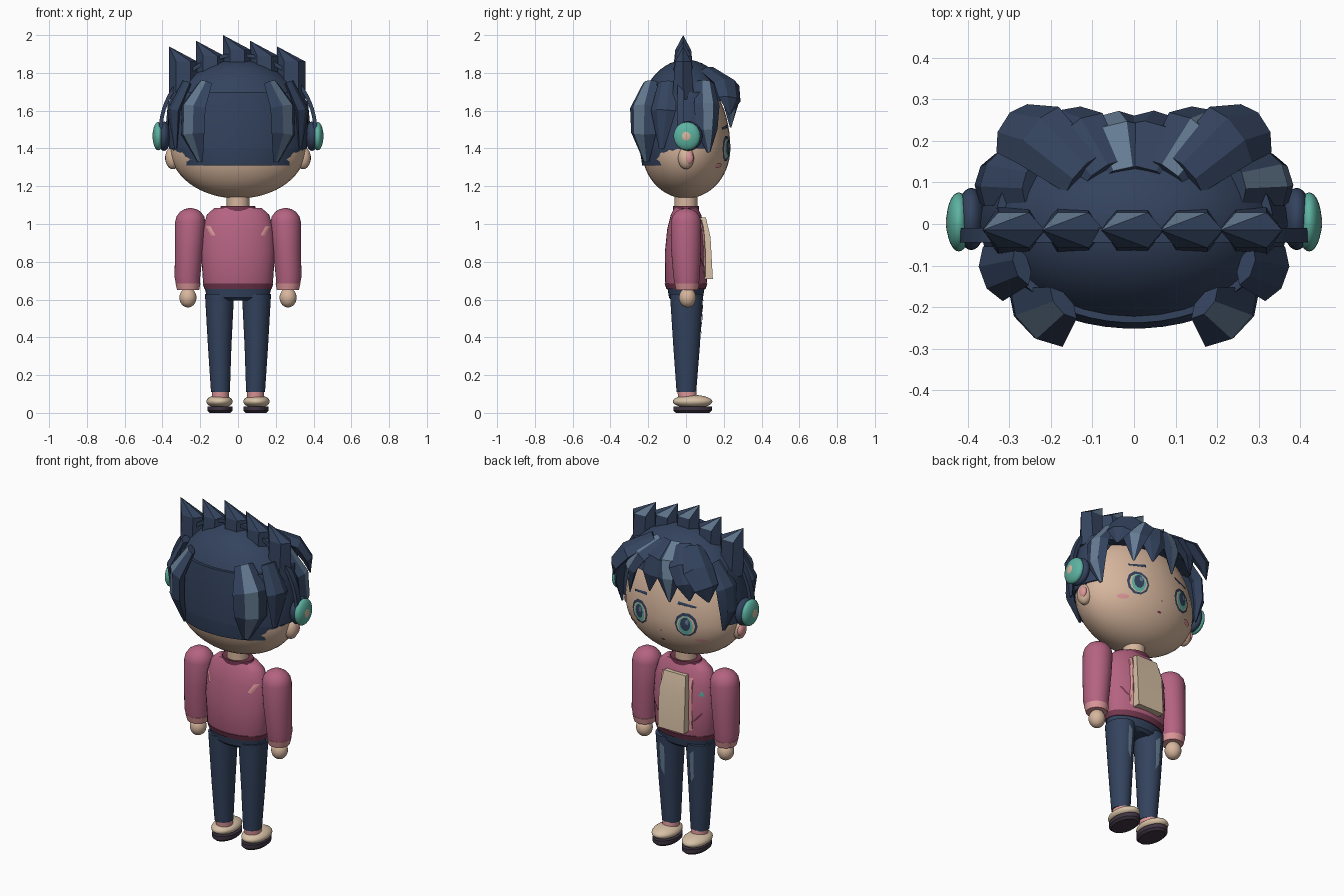
import bpy, bmesh
from math import sin, cos, pi, radians, sqrt
from mathutils import Vector

old = bpy.data.objects.get("Cube")
if old:
    bpy.data.objects.remove(old, do_unlink=True)


def material(name, *rgb):
    m = bpy.data.materials.new(name)
    m.use_nodes = True
    m.diffuse_color = (*rgb, 1)
    m.node_tree.nodes["Principled BSDF"].inputs["Base Color"].default_value = (*rgb, 1)
    return m


NAVY = material("navy", .033, .055, .11)
SLATE = material("slate highlight", .13, .2, .29)
SKIN = material("skin", .68, .47, .34)
ROSE = material("rose cloth", .46, .125, .22)
BLUSH = material("light pink", .72, .31, .32)
WINE = material("dark rose", .18, .04, .08)
TEAL = material("teal", .11, .45, .36)
CREAM = material("cream", .68, .53, .38)
PLUM = material("dark plum", .05, .035, .055)


def build(name, verts, faces, mats, picks=(), angle=35, side=None):
    """Mesh from verts and faces; faces listed in picks take the second material."""
    me = bpy.data.meshes.new(name)
    me.from_pydata([tuple(v) for v in verts], [], faces)
    for m in mats:
        me.materials.append(m)
    for i in picks:
        me.polygons[i].material_index = 1
    bm = bmesh.new()
    bm.from_mesh(me)
    bmesh.ops.recalc_face_normals(bm, faces=bm.faces)
    if side and sum(f.normal.y for f in bm.faces) * side < 0:
        bmesh.ops.reverse_faces(bm, faces=bm.faces)
    bm.to_mesh(me)
    bm.free()
    ob = bpy.data.objects.new(name, me)
    bpy.context.scene.collection.objects.link(ob)
    bpy.ops.object.select_all(action='DESELECT')
    ob.select_set(True)
    bpy.context.view_layer.objects.active = ob
    bpy.ops.object.shade_smooth_by_angle(angle=radians(angle))
    return ob


def skin_rings(rings):
    """Faces joining equal vertex rings, with both ends closed."""
    n = len(rings[0])
    faces = [(k * n + j, k * n + (j + 1) % n, (k + 1) * n + (j + 1) % n, (k + 1) * n + j)
             for k in range(len(rings) - 1) for j in range(n)]
    faces += [tuple(range(n)), tuple(range((len(rings) - 1) * n, len(rings) * n))]
    return [v for r in rings for v in r], faces


def loft(name, rings, mat, half=180, angle=35):
    """Stacked ellipses (cx, cy, z, rx, ry); half < 180 keeps an arc centred on -y."""
    n = 32
    span = [radians(-90 - half + 2 * half * j / (n if half == 180 else n - 1)) for j in range(n)]
    loops = [[(cx + rx * cos(a), cy + ry * sin(a), z) for a in span] for cx, cy, z, rx, ry in rings]
    return build(name, *skin_rings(loops), [mat], angle=angle)


def ball(name, loc, size, mat):
    rings = [(loc[0], loc[1], loc[2] - size[2] * cos(t), size[0] * sin(t), size[1] * sin(t))
             for t in [pi * (k + .15) / 14.3 for k in range(15)]]
    return loft(name, rings, mat, angle=60)


def patch(name, outline, rings, side, mat, off):
    """Thin decal: an (x, z) outline laid on a lofted surface."""
    def depth(x, z):
        for a, b in zip(rings, rings[1:]):
            if a[2] <= z <= b[2]:
                f = (z - a[2]) / (b[2] - a[2])
                cx, cy, _, rx, ry = [p + (q - p) * f for p, q in zip(a, b)]
                return cy + side * (ry * sqrt(max(0, 1 - ((x - cx) / rx) ** 2)) + off)
        return 0
    n = len(outline)
    mx, mz = sum(p[0] for p in outline) / n, sum(p[1] for p in outline) / n
    pts = [(mx, mz)] + [(mx + (x - mx) * s / 4, mz + (z - mz) * s / 4)
                        for s in range(1, 5) for x, z in outline]
    faces = [(0, 1 + j, 1 + (j + 1) % n) for j in range(n)]
    faces += [(1 + k * n + j, 1 + k * n + (j + 1) % n, 1 + (k + 1) * n + (j + 1) % n, 1 + (k + 1) * n + j)
              for k in range(3) for j in range(n)]
    build(name, [(x, depth(x, z), z) for x, z in pts], faces, [mat], side=side)


def oval(x, z, rx, rz, n=12):
    return [(x + rx * cos(2 * pi * j / n), z + rz * sin(2 * pi * j / n)) for j in range(n)]


def slash(x, z, dx, dz, w):
    return [(x - dx - w, z - dz), (x - dx + w, z - dz), (x + dx + w, z + dz), (x + dx - w, z + dz)]


def lock(name, path, widths, shine=False, thick=.38):
    """Faceted tapering hair lock, flat strip on its outer side."""
    path = [Vector(p) for p in path]
    loops = []
    for i, p in enumerate(path):
        t = (path[min(i + 1, len(path) - 1)] - path[max(i - 1, 0)]).normalized()
        out = p - Vector((0, 0, 1.45))
        out = (out - t * out.dot(t)).normalized()
        w = widths[i]
        loops.append([p + t.cross(out) * a * w + out * b * w * thick
                      for a, b in ((-1, 0), (-.4, 1), (.4, 1), (1, 0), (.4, -1), (-.4, -1))])
    picks = [k * 6 + 1 for k in range(len(path) - 1)] if shine else []
    build(name, *skin_rings(loops), [NAVY, SLATE], picks, angle=20)


# Head
head = [(0, 0, 1.4 + (.265 if s < 0 else .4) * sin(s), .36 * cos(s), .235 * cos(s))
        for s in [radians(-88 + 176 * k / 28) for k in range(29)]]
loft("head", head, SKIN)
loft("neck", [(0, 0, 1.04, .06, .06), (0, 0, 1.17, .06, .06)], SKIN)

# Hair mass
cap = [(0, 0, 1.5 + .37 * sin(s), .375 * cos(s), .265 * cos(s))
       for s in [radians(24 + 65 * k / 11) for k in range(12)]]
loft("hair_cap", cap, NAVY)
loft("hair_back", [(0, 0, 1.31, .33, .232), (0, 0, 1.4, .36, .246),
                   (0, 0, 1.55, .362, .25), (0, 0, 1.7, .33, .235)], NAVY, 98)
loft("hair_sides", [(0, 0, 1.4, .366, .248), (0, 0, 1.55, .37, .252), (0, 0, 1.7, .335, .238)], NAVY, 113)

# Fringe locks across the face
for i, (x, z) in enumerate(((-.31, 1.58), (-.19, 1.56), (-.06, 1.52), (.07, 1.55), (.2, 1.51), (.31, 1.58))):
    y = .24 - .1 * x * x
    lock(f"fringe_lock_{i + 1}", [(x * .4, .12, 1.81), (x * .75, .215, 1.74), (x * .95, y, 1.66), (x, y, z)],
         (.06, .085, .07, .005), i in (2, 4))

# Locks on the back and temples
for s, tag in ((1, "left"), (-1, "right")):
    lock("back_lock_" + tag, [(s * .17, -.19, 1.75), (s * .235, -.225, 1.62), (s * .24, -.225, 1.48),
                              (s * .2, -.21, 1.33)], (.05, .095, .09, .02), True)
    lock("temple_lock_" + tag, [(s * .25, .1, 1.75), (s * .34, .11, 1.63), (s * .355, .11, 1.5),
                                (s * .33, .12, 1.38)], (.05, .07, .06, .01), s > 0)
    lock("rear_side_lock_" + tag, [(s * .27, -.1, 1.75), (s * .34, -.12, 1.6), (s * .33, -.13, 1.4)],
         (.05, .07, .015))

# Crest of five slanted spikes
for i in range(5):
    cx, tip = -.29 + .143 * i, 2 - .03 * abs(i - 2)
    low = 1.66 if i in (0, 4) else 1.76
    w, t, y = .075, .05, -.015
    shape = ((-w, 0), (-w / 2, -t), (w / 2, -t), (w, 0), (w / 2, t), (-w / 2, t))
    verts = [(cx + a, y + b * k, z) for z, k in ((low, 1.15), (tip - .08, .85)) for a, b in shape]
    verts.append((cx - w, y, tip))
    faces = [(j, (j + 1) % 6, 6 + (j + 1) % 6, 6 + j) for j in range(6)]
    faces += [(6 + j, 6 + (j + 1) % 6, 12) for j in range(6)] + [tuple(range(6))]
    build(f"crest_spike_{i + 1}", verts, faces, [NAVY, SLATE], [10], angle=20)

# Headphone band
band = []
for k in range(33):
    a = pi * k / 32
    band.append([(r * cos(a), y, 1.49 + (r - .005) * sin(a))
                 for r, y in ((.4, -.045), (.42, -.045), (.42, -.01), (.4, -.01))])
build("headphone_band", *skin_rings(band), [NAVY])

# Torso
torso = [(0, 0, .66, .175, .1), (0, 0, .69, .185, .11), (0, 0, .85, .196, .112), (0, 0, .97, .188, .1),
         (0, 0, 1.05, .165, .08), (0, 0, 1.085, .125, .062)]
loft("jacket", torso, ROSE, angle=50)
loft("jacket_hem", [(0, 0, .655, .178, .103), (0, 0, .685, .187, .113)], WINE)
loft("jacket_collar", [(0, 0, 1.07, .1, .07), (0, 0, 1.095, .09, .07)], WINE)
panel = [[(-w, .07, z), (w, .07, z), (w, y, z), (-w, y, z)]
         for z, w, y in ((.71, .085, .142), (.93, .085, .13), (1.035, .07, .105))]
build("shirt_panel", *skin_rings(panel), [CREAM])
patch("jacket_badge", [(-.165, .92), (-.135, .925), (-.15, .955)], torso, 1, TEAL, .006)
loft("hips", [(0, 0, .595, .1, .075), (0, 0, .61, .165, .09), (0, 0, .67, .178, .1)], NAVY)

# Paired parts
for s, tag in ((1, "left"), (-1, "right")):
    ball("ear_" + tag, (s * .345, 0, 1.35), (.04, .042, .06), SKIN)
    ball("inner_ear_" + tag, (s * .368, .012, 1.35), (.018, .028, .035), BLUSH)
    ball("headphone_cushion_" + tag, (s * .392, .012, 1.465), (.036, .075, .078), NAVY)
    ball("headphone_cup_" + tag, (s * .422, .005, 1.465), (.03, .071, .075), TEAL)
    ball("headphone_button_" + tag, (s * .441, .003, 1.465), (.012, .036, .037), SKIN)

    # Face details
    x = s * .15
    patch("eye_rim_" + tag, oval(x, 1.4, .062, .07, 10), head, 1, NAVY, .004)
    patch("eye_white_" + tag, oval(x, 1.397, .05, .056, 10), head, 1, SKIN, .006)
    patch("iris_" + tag, oval(x, 1.397, .04, .054, 10), head, 1, TEAL, .008)
    patch("pupil_" + tag, oval(x, 1.405, .028, .04, 10), head, 1, NAVY, .01)
    patch("eye_glint_" + tag, oval(x - .01, 1.42, .011, .016, 6), head, 1, SLATE, .012)
    patch("eyebrow_" + tag, [(s * .1, 1.51), (s * .2, 1.5), (s * .2, 1.51), (s * .1, 1.527)], head, 1, NAVY, .005)
    patch("cheek_" + tag, oval(s * .22, 1.31, .03, .013), head, 1, BLUSH, .005)

    # Arm
    loft("sleeve_" + tag, [(s * .264, .005, .66, .06, .06), (s * .268, .003, .72, .068, .07),
                           (s * .258, 0, .88, .075, .08), (s * .253, 0, 1.01, .08, .08)]
         + [(s * .252, 0, 1.01 + .075 * sin(a), .08 * cos(a), .08 * cos(a)) for a in (.4, .8, 1.15, 1.5)],
         ROSE, angle=50)
    loft("cuff_" + tag, [(s * .264, .005, .65, .058, .058), (s * .265, .005, .685, .066, .066)], BLUSH)
    ball("hand_" + tag, (s * .265, .008, .61), (.045, .045, .052), SKIN)

    # Jacket marks
    patch("back_mark_" + tag, slash(s * .145, .965, s * .014, .025, .012), torso, -1, BLUSH, .005)
    patch("pocket_slit_" + tag, slash(s * .135, .8, s * .02, .025, .006), torso, 1, WINE, .005)
    patch("lapel_" + tag, slash(s * .095, .87, s * -.004, .15, .01), torso, 1, BLUSH, .006)

    # Leg and shoe
    leg = [(s * .093, .002, .11, .05, .052), (s * .097, .003, .35, .062, .07), (s * .098, .003, .63, .077, .088)]
    loft("trouser_leg_" + tag, leg, NAVY)
    patch("trouser_shine_" + tag, [(s * .085, .4), (s * .108, .44), (s * .112, .6), (s * .08, .57)],
          leg, 1, SLATE, .004)
    loft("sock_" + tag, [(s * .093, .01, .06, .045, .05), (s * .093, .005, .115, .045, .05)], BLUSH)
    ball("shoe_" + tag, (s * .098, .035, .06), (.07, .105, .035), CREAM)
    loft("sole_" + tag, [(s * .095, .035, 0, .055, .088), (s * .095, .035, .012, .067, .102),
                         (s * .095, .035, .035, .067, .102)], PLUM)

patch("nose", oval(0, 1.335, .006, .004, 6), head, 1, WINE, .004)
patch("mouth", oval(0, 1.275, .014, .006, 8), head, 1, WINE, .004)
